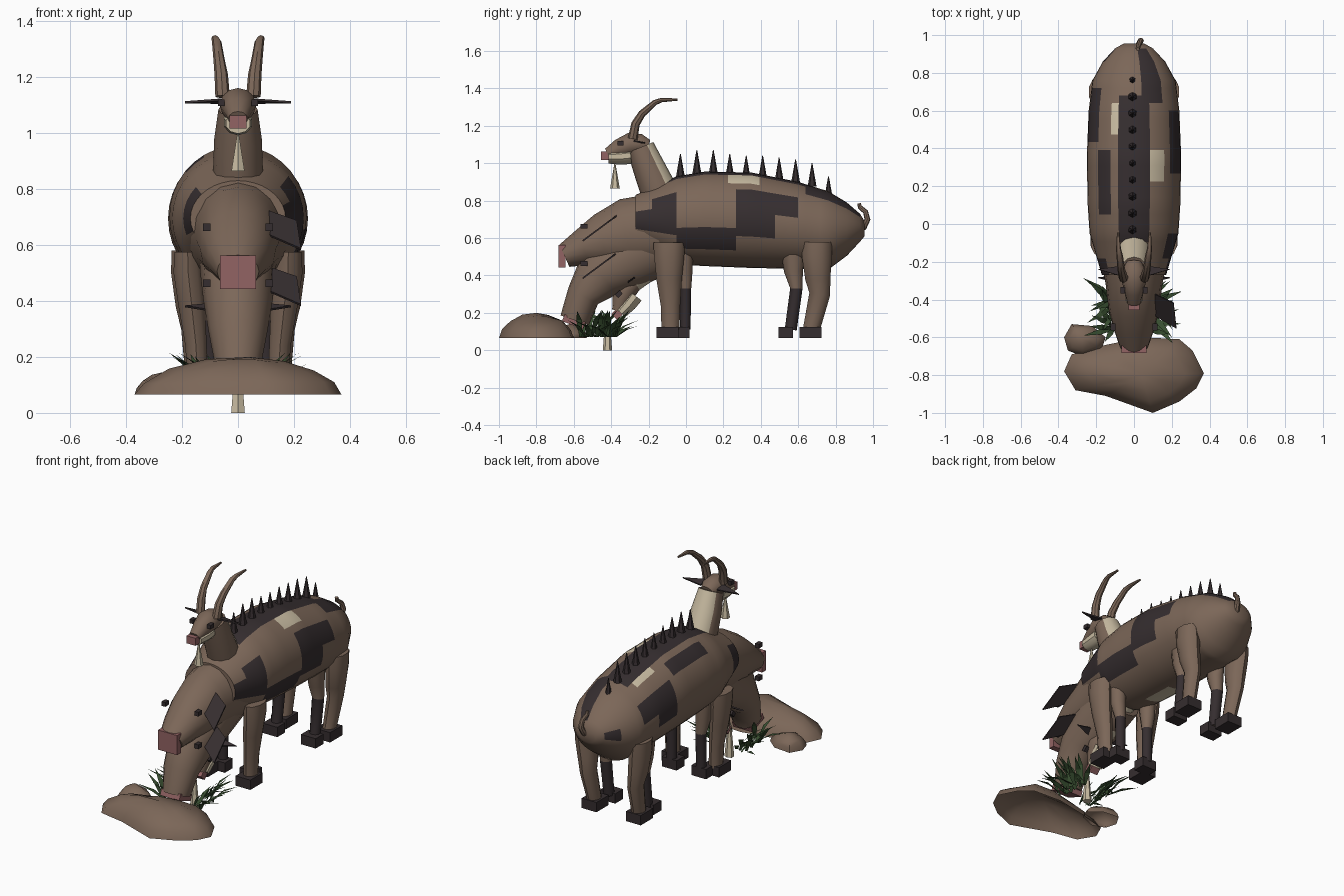
import bpy, bmesh, math, random
from mathutils import Vector, Matrix

random.seed(4)
cube = bpy.data.objects.get("Cube")
if cube:
    bpy.data.objects.remove(cube, do_unlink=True)


def material(name, r, g, b):
    m = bpy.data.materials.new(name)
    m.use_nodes = True
    m.diffuse_color = (r, g, b, 1)
    m.node_tree.nodes["Principled BSDF"].inputs["Base Color"].default_value = (r, g, b, 1)
    return m


BROWN = material("brown hide", .2, .135, .098)
DARK = material("dark hide", .036, .027, .029)
CREAM = material("cream hair", .58, .5, .36)
PINK = material("pink nose", .29, .125, .125)
GREEN = material("grass green", .04, .078, .03)
X = Vector((1, 0, 0))


def finish(name, bm, mats, angle=40, normals=True):
    if normals:
        bmesh.ops.recalc_face_normals(bm, faces=bm.faces)
    mesh = bpy.data.meshes.new(name)
    bm.to_mesh(mesh)
    bm.free()
    for m in mats:
        mesh.materials.append(m)
    ob = bpy.data.objects.new(name, mesh)
    bpy.context.collection.objects.link(ob)
    bpy.ops.object.select_all(action='DESELECT')
    ob.select_set(True)
    bpy.context.view_layer.objects.active = ob
    if angle:
        bpy.ops.object.shade_smooth_by_angle(angle=math.radians(angle))
    return ob


# Elliptical rings swept along a path of (x, y, z, half width, half depth)
def loft(name, path, mats, sides=12, rule=None, upright=False):
    bm = bmesh.new()
    rings = []
    for i, (x, y, z, rx, rn) in enumerate(path):
        a, b = path[max(i - 1, 0)], path[min(i + 1, len(path) - 1)]
        t = Vector((0, b[1] - a[1], b[2] - a[2])).normalized()
        n = Vector((0, 0, 1)) if upright else Vector((0, -t.z, t.y))
        ring = []
        for k in range(sides):
            q = math.tau * k / sides
            ring.append(bm.verts.new(Vector((x, y, z)) + X * rx * math.sin(q) + n * rn * math.cos(q)))
        rings.append(ring)
    for lo, hi in zip(rings, rings[1:]):
        for k in range(sides):
            j = (k + 1) % sides
            f = bm.faces.new((lo[k], lo[j], hi[j], hi[k]))
            if rule:
                deg = (k + .5) * 360 / sides
                f.material_index = rule(f.calc_center_median(), deg if deg < 180 else deg - 360)
    bm.faces.new(rings[0])
    bm.faces.new(rings[-1])
    return finish(name, bm, mats)


def box(name, centre, size, mat):
    bm = bmesh.new()
    bmesh.ops.create_cube(bm, size=1, matrix=Matrix.Translation(centre) @ Matrix.Diagonal((*size, 1)))
    return finish(name, bm, [mat], 0)


def cone(name, base, height, rx, ry, mat, sides=6, top=.002):
    bm = bmesh.new()
    place = Matrix.Translation((base[0], base[1], base[2] + height / 2))
    bmesh.ops.create_cone(bm, cap_ends=True, segments=sides, radius1=1, radius2=top / rx, depth=height,
                          matrix=place @ Matrix.Diagonal((rx, ry, 1, 1)))
    return finish(name, bm, [mat], 0)


def plate(name, points, mat):
    bm = bmesh.new()
    bm.faces.new([bm.verts.new(p) for p in points])
    ob = finish(name, bm, [mat], 0, False)
    solid = ob.modifiers.new("thickness", 'SOLIDIFY')
    solid.thickness = .008
    solid.offset = 0
    return ob


# Body, with patches given as (y from, y to, angle from, angle to) around the barrel
profile = [(-.27, .83, .56, .17), (-.05, .93, .46, .235), (.1, .955, .45, .245), (.35, .95, .44, .25),
           (.6, .9, .435, .24), (.76, .85, .43, .22), (.86, .79, .505, .165), (.93, .73, .58, .1),
           (.955, .69, .61, .055)]
dark_patches = [(-.27, -.03, 70, 110), (-.18, -.03, 45, 70), (-.03, .28, 100, 135), (.25, .58, 50, 80),
                (.28, .48, 80, 110), (-.27, -.17, -110, -45), (.05, .4, -50, -30), (.45, .7, -80, -45),
                (.45, .6, -105, -80), (.85, .94, -100, -70), (.65, .94, 10, 40), (-.1, .67, -20, 20)]
cream_patches = [(.23, .38, 20, 40), (.48, .65, -30, -20), (.1, .3, -180, -140)]


def hide(c, deg):
    def inside(patches):
        return any(a < c.y < b and p < deg < q for a, b, p, q in patches)
    return 1 if inside(dark_patches) else 2 if inside(cream_patches) else 0


rings = []
for a, b in zip(profile, profile[1:]):
    steps = max(1, round((b[0] - a[0]) / .045))
    for s in range(steps):
        y, top, low, w = [p + (q - p) * s / steps for p, q in zip(a, b)]
        rings.append((0, y, (top + low) / 2, w, (top - low) / 2))
y, top, low, w = profile[-1]
rings.append((0, y, (top + low) / 2, w, (top - low) / 2))
loft("body", rings, [BROWN, DARK, CREAM], 36, hide, True)

# Spines along the back
tips = [1.05, 1.07, 1.07, 1.05, 1.04, 1.04, 1.03, 1.02, 1.0, .93]
for i, z in enumerate(tips):
    cone("back_spine", (-.008, -.03 + i * .088, z - .125), .125, .024, .024, DARK)

# Two heavy grazing heads at the front
loft("upper_grazing_head", [(0, -.15, .64, .18, .2), (0, -.32, .62, .15, .19), (0, -.45, .585, .135, .145),
                            (0, -.55, .55, .11, .1), (0, -.65, .505, .075, .065)], [BROWN], 16)
loft("lower_grazing_head", [(0, -.15, .58, .14, .18), (0, -.3, .5, .135, .17), (0, -.46, .41, .125, .145),
                            (0, -.55, .29, .105, .09), (0, -.595, .16, .08, .08)], [BROWN], 16)
box("upper_grazing_nose", (0, -.663, .503), (.13, .038, .12), PINK)
nose = box("lower_grazing_nose", (0, 0, 0), (.13, .038, .12), PINK)
nose.matrix_world = Matrix.Translation((0, -.6, .152)) @ Matrix.Rotation(math.radians(69), 4, 'X')
for z in (0, -.2):
    for side in (-1, 1):
        box("grazing_eye", (side * .112, -.545, .663 + z), (.026, .036, .026), DARK)
    outline = ((.11, .72), (.21, .685), (.225, .585), (.11, .635))
    plate("grazing_ear", [(x, -.37 - (.72 - h) * 1.35, h + z) for x, h in outline], DARK)


# Small bearded heads with a pale muzzle
def goat_head(prefix, place, tilt):
    parts = [loft(prefix + "_head", [(0, .08, -.01, .04, .035), (0, .04, 0, .06, .055), (0, -.02, 0, .065, .062),
                                     (0, -.08, -.022, .05, .05), (0, -.14, -.05, .035, .03)], [BROWN])]
    parts.append(loft(prefix + "_muzzle", [(0, -.015, -.058, .052, .046), (0, -.07, -.064, .052, .044),
                                           (0, -.135, -.066, .045, .036)], [CREAM], 10))
    parts.append(box(prefix + "_nose", (0, -.155, -.06), (.06, .04, .046), PINK))
    for s in (-1, 1):
        parts.append(box(prefix + "_eye", (s * .06, -.07, .008), (.024, .034, .024), DARK))
        parts.append(plate(prefix + "_ear", [(s * .055, .0, .02), (s * .055, .06, .008), (s * .19, .04, .01)], DARK))
    for p in parts:
        p.matrix_world = Matrix.Translation(place) @ Matrix.Rotation(math.radians(tilt), 4, 'X')


goat_head("raised", (0, -.28, 1.1), 0)
goat_head("hanging", (0, -.305, .345), 46)
loft("raised_neck", [(0, -.14, .84, .09, .1), (0, -.2, .98, .085, .086), (0, -.243, 1.085, .07, .074)],
     [BROWN, CREAM], 12, lambda c, d: abs(d) > 120)
loft("hanging_neck", [(0, -.1, .54, .09, .09), (0, -.2, .45, .08, .078), (0, -.3, .36, .06, .06)],
     [BROWN, CREAM], 12, lambda c, d: abs(d) < 60)
cone("raised_beard", (0, -.38, .865), .14, .027, .026, CREAM)
cone("hanging_beard", (0, -.42, 0), .2, .028, .025, CREAM, 6, .01)

# Swept-back horns
for s in (-1, 1):
    loft("horn", [(s * .055, -.285, 1.13, .026, .026), (s * .06, -.27, 1.21, .024, .023),
                  (s * .068, -.235, 1.265, .02, .02), (s * .076, -.165, 1.325, .017, .015),
                  (s * .082, -.13, 1.338, .013, .012), (s * .084, -.045, 1.34, .006, .006)], [BROWN], 8)

# Curled tail
loft("tail", [(.01, .91, .63, .022, .02), (.025, .95, .66, .018, .018), (.035, .97, .7, .017, .016),
              (.03, .96, .74, .014, .014), (.02, .93, .765, .012, .012), (.02, .925, .785, .01, .01)], [BROWN], 8)

# Eight legs: plain outer pairs and dark-shinned inner pairs
for s in (-1, 1):
    front = [(.18, -.09, .575, .05, .085), (.178, -.09, .5, .055, .08), (.165, -.09, .38, .05, .068),
             (.15, -.083, .24, .04, .052), (.145, -.083, .11, .038, .048)]
    hind = [(.19, .7, .58, .05, .08), (.182, .7, .5, .06, .08), (.17, .705, .38, .055, .067),
            (.16, .715, .3, .045, .056), (.15, .67, .11, .038, .045)]
    inner_front = [(.11, -.02, .56, .05, .06), (.11, -.01, .42, .045, .045), (.1, -.002, .33, .033, .03),
                   (.1, -.004, .11, .03, .028)]
    inner_hind = [(.13, .57, .56, .05, .07), (.13, .575, .42, .045, .05), (.13, .59, .33, .036, .033),
                  (.13, .56, .11, .032, .032)]
    for name, path, hoof_y in (("front_leg", front, -.1), ("hind_leg", hind, .665),
                               ("inner_front_leg", inner_front, -.018), ("inner_hind_leg", inner_hind, .533)):
        inner = name.startswith("inner")
        loft(name, [(s * p[0], *p[1:]) for p in path], [BROWN, DARK], 10,
             lambda c, d: 1 if inner and c.z < .33 else 0)
        box(name + "_hoof", (s * path[-1][0], hoof_y, .095), (.1, .076 if inner else .118, .06), DARK)


# Open-bottomed rocks
def rock(name, outline, peak, height):
    bm = bmesh.new()
    rows = []
    for scale, level in ((1, 0), (.92, .32), (.7, .65), (.38, .88)):
        rows.append([bm.verts.new((peak[0] + (x - peak[0]) * scale, peak[1] + (y - peak[1]) * scale,
                                   .065 + height * level * random.uniform(.9, 1.08))) for x, y in outline])
    tip = bm.verts.new((*peak, .065 + height))
    n = len(outline)
    for k in range(n):
        j = (k + 1) % n
        for lo, hi in zip(rows, rows[1:]):
            bm.faces.new((lo[k], lo[j], hi[j], hi[k]))
        bm.faces.new((rows[-1][k], rows[-1][j], tip))
    finish(name, bm, [BROWN], 50)


rock("large_rock", [(-.37, -.78), (-.31, -.88), (-.15, -.91), (.1, -1), (.24, -.94), (.33, -.87), (.37, -.79),
                    (.31, -.67), (.24, -.61), (.05, -.6), (-.15, -.64), (-.33, -.69)], (.04, -.8), .135)
rock("small_rock", [(-.37, -.6), (-.35, -.67), (-.27, -.7), (-.17, -.66), (-.15, -.6), (-.22, -.54),
                    (-.33, -.53)], (-.27, -.61), .08)

# Grass blades fanning out around the feeding spot
bm = bmesh.new()
for i in range(48):
    s = 1 if i % 2 else -1
    root = Vector((s * random.uniform(.05, .13), random.uniform(-.57, -.37), .07))
    turn = random.uniform(-1.2, 1.2)
    out = Vector((s * math.cos(turn), math.sin(turn), 0))
    side = Vector((-out.y, out.x, 0)) * .015
    length, rise = random.uniform(.08, .18), random.uniform(.06, .15)
    mid = root + out * length * .45 + Vector((0, 0, rise * .65))
    end = root + out * length + Vector((0, 0, rise))
    v = [bm.verts.new(p) for p in (root - side * .5, root + side * .5, mid + side, end, mid - side)]
    bm.faces.new((v[0], v[1], v[2], v[4]))
    bm.faces.new((v[4], v[2], v[3]))
finish("grass", bm, [GREEN], 0, False)
